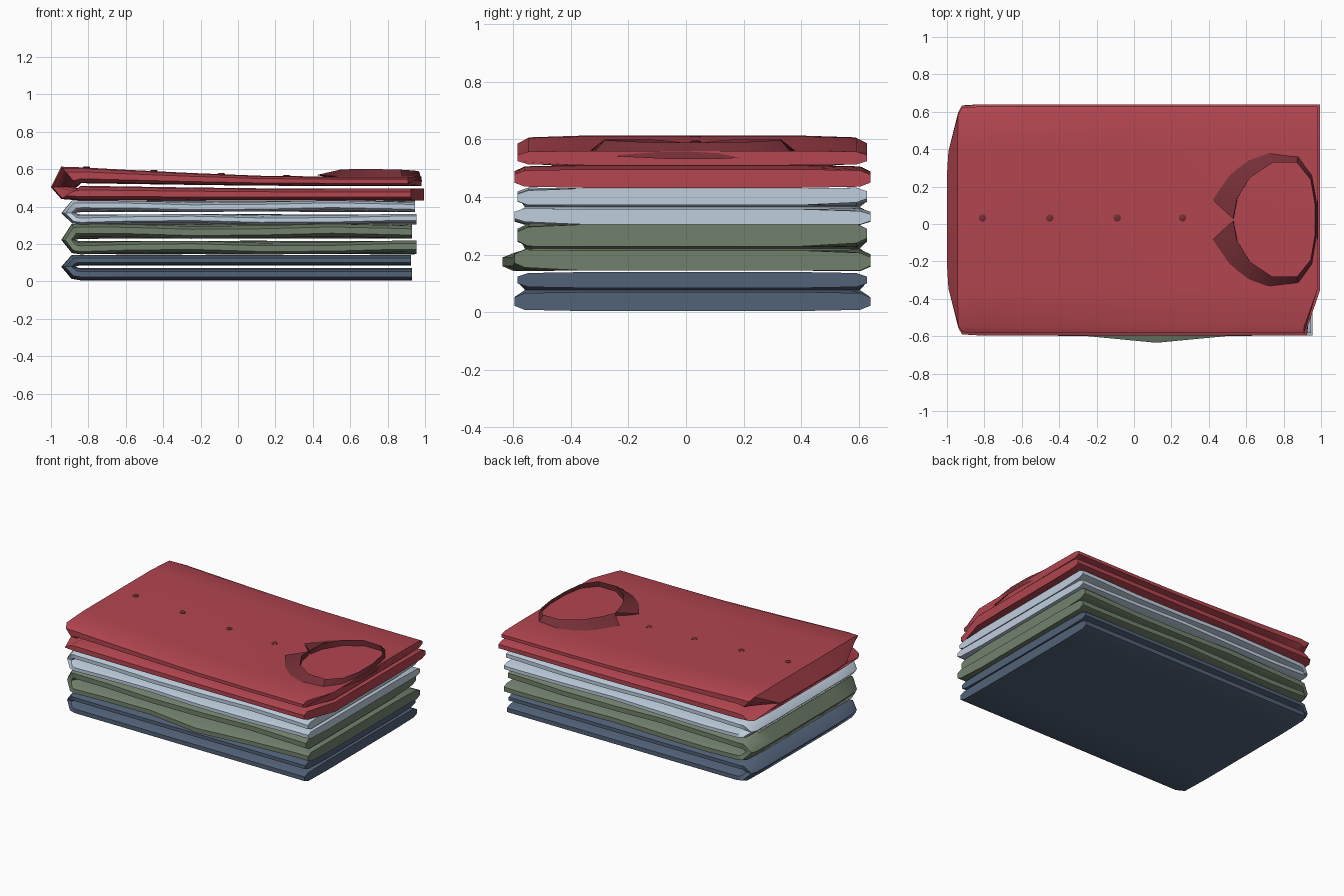
import bpy, bmesh, math

cube = bpy.data.objects.get("Cube")
if cube:
    bpy.data.objects.remove(cube, do_unlink=True)

MID_Y = 0.022
ACROSS = (-1, -0.94, -0.62, 0, 0.62, 0.94, 1)
ALONG = (0.85, 0.5, 0.12, -0.25, -0.6, -0.84)


def material(name, rgb):
    m = bpy.data.materials.new(name)
    m.use_nodes = True
    m.diffuse_color = (*rgb, 1)
    m.node_tree.nodes["Principled BSDF"].inputs["Base Color"].default_value = (*rgb, 1)
    return m


navy = material("navy cloth", (0.085, 0.122, 0.19))
green = material("sage green cloth", (0.17, 0.22, 0.152))
pale = material("pale blue cloth", (0.52, 0.62, 0.73))
red = material("red cloth", (0.45, 0.06, 0.08))
dark = material("dark red trim", (0.175, 0.028, 0.037))


def loft(name, rings, mat, angle):
    """Skin a row of equal closed rings and cap both ends."""
    bm = bmesh.new()
    rows = [[bm.verts.new(p) for p in ring] for ring in rings]
    n = len(rows[0])
    for a, b in zip(rows, rows[1:]):
        for i in range(n):
            j = (i + 1) % n
            bm.faces.new((a[i], a[j], b[j], b[i]))
    bm.faces.new(rows[0])
    bm.faces.new(rows[-1])
    bmesh.ops.recalc_face_normals(bm, faces=bm.faces)
    me = bpy.data.meshes.new(name)
    bm.to_mesh(me)
    bm.free()
    ob = bpy.data.objects.new(name, me)
    bpy.context.collection.objects.link(ob)
    me.materials.append(mat)
    bpy.ops.object.select_all(action="DESELECT")
    ob.select_set(True)
    bpy.context.view_layer.objects.active = ob
    bpy.ops.object.shade_smooth_by_angle(angle=math.radians(angle))
    return ob


def garment(name, mat, z0, z1, zm, tip, low_end, up_end, tip_w=0.58,
            lift=0.0, bulge=0.0, wave=0.0, chamfer=0.0):
    """Cloth folded double: lower layer, fold at -x, upper layer."""
    def rise(x):
        return lift * max(0, (0.3 - x) / 1.2) ** 1.3

    # Each station: outer x, z, inner x, z, half width, layer
    stations = []
    for x in (low_end,) + ALONG:
        stations.append((x, z0, x, zm - 0.007 + rise(x) * 0.3, 0.605, -1))
    stations.append((tip + 0.055, z0 + 0.008, -0.855, zm - 0.005, 0.6, -1))
    stations.append((tip, zm, -0.87, zm, tip_w, 0))
    stations.append((tip + 0.055, z1 + rise(-0.9), -0.855, zm + 0.005, 0.6, 1))
    for x in ALONG[::-1] + (up_end,):
        stations.append((x, z1 + rise(x), x, zm + 0.007 + rise(x) * 0.3, 0.605, 1))

    rings = []
    for xo, zo, xi, zi, w, layer in stations:
        ring = []
        for sx, sz, tx, tz, row in ((xo, zo, xi, zi, ACROSS),
                                    (xi, zi, xo, zo, ACROSS[::-1])):
            for u in row:
                pinch = {1: 0.28, 0.94: 0.06}.get(abs(u), 0)
                x = sx + (tx - sx) * pinch
                z = sz + (tz - sz) * pinch
                y = MID_Y + u * w
                if abs(u) > 0.9:
                    z += wave * math.sin(5 * x + 2 * u + layer) * (layer != 0)
                    if layer == -1:
                        y += math.copysign(0.012, u)
                if u < -0.9:
                    if x > 0.9:
                        x -= chamfer
                    if layer == -1:
                        y -= bulge * math.exp(-((x - 0.12) / 0.25) ** 2)
                ring.append((x, y, z))
        rings.append(ring)
    return loft(name, rings, mat, 50)


# Folded stack, bottom to top
garment("navy_shirt", navy, 0.005, 0.14, 0.078, -0.945, 0.93, 0.925)
garment("green_shirt", green, 0.145, 0.305, 0.222, -0.945, 0.955, 0.93,
        bulge=0.04, wave=0.007)
garment("pale_blue_shirt", pale, 0.305, 0.43, 0.365, -0.945, 0.955, 0.945, wave=0.006)
garment("red_shirt", red, 0.432, 0.56, 0.503, -1.0, 0.995, 0.98,
        tip_w=0.39, lift=0.053, chamfer=0.07)

# Collar half outline: outer x, y, z then inner x, y, z
HALF = ((0.42, 0.105, 0.568, 0.53, 0.005, 0.585),
        (0.51, 0.235, 0.562, 0.55, 0.11, 0.598),
        (0.61, 0.32, 0.558, 0.62, 0.225, 0.6),
        (0.71, 0.36, 0.556, 0.74, 0.305, 0.6),
        (0.88, 0.345, 0.55, 0.87, 0.305, 0.597),
        (0.955, 0.25, 0.54, 0.945, 0.215, 0.592),
        (0.985, 0.09, 0.532, 0.968, 0.08, 0.588))
CENTRE = 0.023
path = [(s, p) for s, pts in ((-1, HALF), (1, HALF[::-1])) for p in pts]
collar = [[(ox, CENTRE + s * oy, oz), (ix, CENTRE + s * iy, iz),
           (ix + 0.004, CENTRE + s * (iy + 0.006), 0.545)]
          for s, (ox, oy, oz, ix, iy, iz) in path]
loft("collar", collar, dark, 35)

# Buttons along the placket
for k, (x, z) in enumerate(((-0.81, 0.607), (-0.45, 0.589), (-0.09, 0.572), (0.26, 0.562))):
    rings = [[(x + r * math.cos(a * math.tau / 10), 0.033 + r * math.sin(a * math.tau / 10), z + h)
              for a in range(10)] for r, h in ((0.02, -0.012), (0.02, 0.003), (0.014, 0.006))]
    loft(f"button_{k + 1}", rings, dark, 35)
